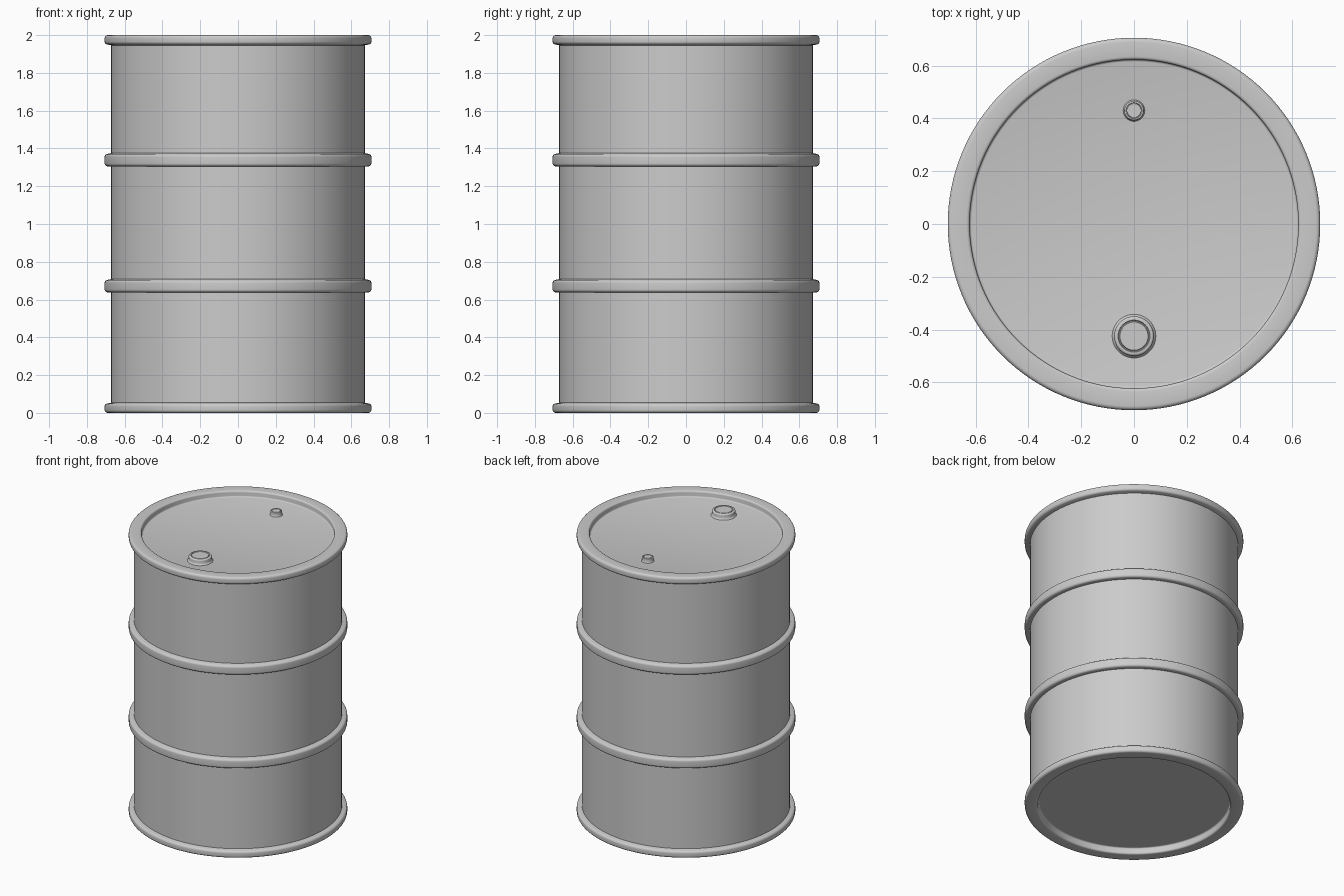
import bpy, bmesh, math

if "Cube" in bpy.data.objects:
    bpy.data.objects.remove(bpy.data.objects["Cube"])

R_BODY, R_RIM = 0.672, 0.706


def lathe(name, profile, segments, location=(0, 0, 0)):
    """Revolve an (r, z) profile, running bottom to top outside, and cap open ends."""
    bm = bmesh.new()
    rings = []
    for r, z in profile:
        rings.append([bm.verts.new((r * math.cos(2 * math.pi * i / segments),
                                    r * math.sin(2 * math.pi * i / segments), z))
                      for i in range(segments)])
    for a, b in zip(rings, rings[1:]):
        for i in range(segments):
            j = (i + 1) % segments
            bm.faces.new((a[i], a[j], b[j], b[i]))
    bm.faces.new(list(reversed(rings[0])))
    bm.faces.new(rings[-1])
    bmesh.ops.recalc_face_normals(bm, faces=bm.faces)
    mesh = bpy.data.meshes.new(name)
    bm.to_mesh(mesh)
    bm.free()
    obj = bpy.data.objects.new(name, mesh)
    obj.location = location
    bpy.context.collection.objects.link(obj)
    bpy.ops.object.select_all(action='DESELECT')
    obj.select_set(True)
    bpy.context.view_layer.objects.active = obj
    bpy.ops.object.shade_smooth_by_angle(angle=math.radians(40))
    return obj


def arc(r, z, radius, start, end, steps=5):
    """Rounded corner around the centre (r, z), angles in degrees."""
    pts = []
    for i in range(steps + 1):
        t = math.radians(start + (end - start) * i / steps)
        pts.append((r + radius * math.cos(t), z + radius * math.sin(t)))
    return pts


def hoop(z):
    """Rolled stiffening hoop centred at height z."""
    h, c = 0.035, 0.016
    return ([(R_BODY, z - h)]
            + arc(R_RIM - c, z - h + c, c, -80, 0)
            + arc(R_RIM - c, z + h - c - 0.004, c, 0, 80)
            + [(R_BODY, z + h)])


# Barrel shell: recessed base, bottom rim, two hoops, top rim, recessed lid
c = 0.016
shell = [(0.612, 0.045)]
shell += arc(0.612, 0.037, 0.008, 90, 0, 3)
shell += arc(0.632, 0.012, 0.012, 180, 270, 4)
shell += arc(R_RIM - c, c, c, -90, 0)
shell += arc(R_RIM - c, 0.050 - c, c, 0, 80)
shell += [(R_BODY, 0.054)]
shell += hoop(0.673) + hoop(1.34)
shell += [(R_BODY, 1.946)]
shell += arc(R_RIM - c, 1.950 + c, c, -80, 0)
shell += arc(R_RIM - c, 2 - c, c, 0, 90)
shell += arc(0.635, 1.988, 0.012, 90, 180, 4)
shell += arc(0.615, 1.966, 0.008, 0, -90, 3)
lathe("barrel_shell", shell, 128)


# Bungs on the lid: flared foot, rounded collar and slightly sunken plug
def bung(name, y, r, height):
    profile = [(r * 1.12, -0.004), (r * 1.10, 0.001), (r * 1.02, 0.005),
               (r * 0.98, 0.012)]
    k = r * 0.12
    profile += arc(r - k, height - k, k, 0, 90, 4)
    profile += [(r * 0.81, height), (r * 0.78, height - 0.005),
                (r * 0.74, height - 0.005), (r * 0.71, height - 0.001)]
    lathe(name, profile, 48, (0, y, 1.958))


bung("large_bung", -0.425, 0.075, 0.038)
bung("small_bung", 0.43, 0.037, 0.030)
